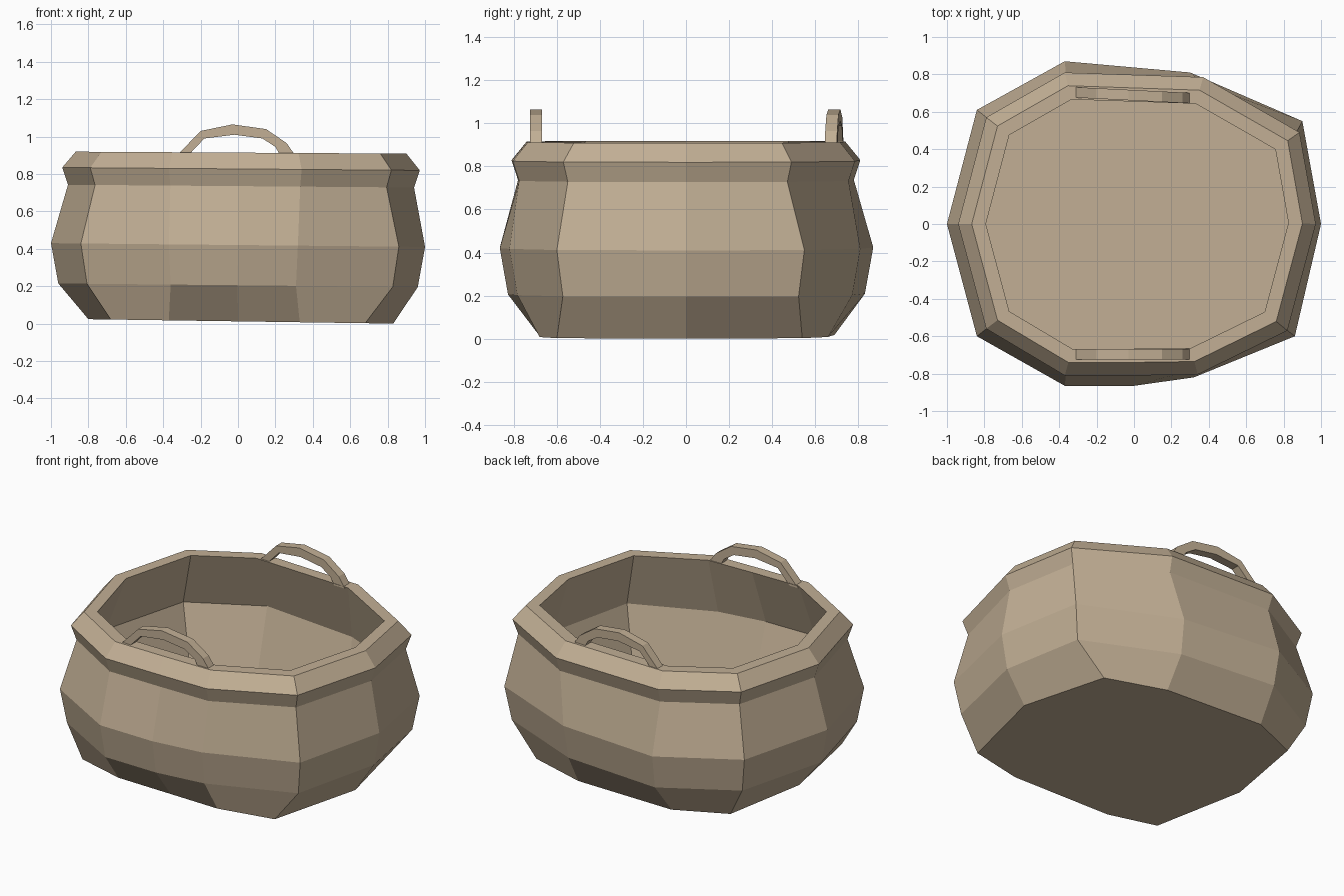
import bpy, bmesh, math
from mathutils import Vector

if "Cube" in bpy.data.objects:
    bpy.data.objects.remove(bpy.data.objects["Cube"])

mat = bpy.data.materials.new("clay_tan")
mat.diffuse_color = (0.54, 0.43, 0.30, 1)
mat.use_nodes = True
mat.node_tree.nodes["Principled BSDF"].inputs["Base Color"].default_value = mat.diffuse_color

# Plan outlines, counterclockwise from the left side
belly = [(-1, 0), (-.84, -.6), (-.37, -.865), (0, -.865), (.32, -.82), (.86, -.6),
         (1, 0), (.9, .55), (.3, .81), (-.37, .87), (-.84, .61)]
rim = [(-.94, 0), (-.79, -.56), (-.37, -.81), (0, -.81), (.34, -.805), (.82, -.57),
       (.972, 0), (.885, .49), (.37, .785), (-.37, .81), (-.79, .57)]
base = [(-.8, 0), (-.68, -.6), (-.37, -.68), (0, -.68), (.33, -.68), (.68, -.6),
        (.83, 0), (.68, .54), (.3, .66), (-.38, .69), (-.7, .55)]


def inset(plan, d):
    """Move an outline inward by distance d with mitred corners."""
    out = []
    for i, p in enumerate(plan):
        p = Vector(p)
        e1 = (p - Vector(plan[i - 1])).normalized()
        e2 = (Vector(plan[(i + 1) % len(plan)]) - p).normalized()
        n1, n2 = Vector((-e1.y, e1.x)), Vector((-e2.y, e2.x))
        out.append(p + (n1 + n2) * (d / (1 + n1.dot(n2))))
    return out


def finish(bm, name):
    bmesh.ops.recalc_face_normals(bm, faces=bm.faces)
    me = bpy.data.meshes.new(name)
    bm.to_mesh(me)
    bm.free()
    me.materials.append(mat)
    ob = bpy.data.objects.new(name, me)
    bpy.context.collection.objects.link(ob)
    return ob


def loft(bm, rings):
    """Skin closed rings of points and cap both ends."""
    vs = [[bm.verts.new(p) for p in r] for r in rings]
    n = len(vs[0])
    for a, b in zip(vs, vs[1:]):
        for i in range(n):
            j = (i + 1) % n
            bm.faces.new((a[i], a[j], b[j], b[i]))
    bm.faces.new(vs[0])
    bm.faces.new(vs[-1])


# Pot: base, lower wall, belly, neck, flared rim, hollow inner wall and floor
levels = [(base, 0, .012, .0145), (belly, .038, .205, .01), (belly, 0, .42, .01),
          (rim, .03, .735, .008), (rim, 0, .827, .008), (rim, .07, .914, .006),
          (rim, .143, .914, .006), (belly, .065, .55, .006), (rim, .143, .13, .01)]
bm = bmesh.new()
loft(bm, [[(p[0], p[1], z - tilt * p[0]) for p in inset(plan, d)]
          for plan, d, z, tilt in levels])
finish(bm, "pot_body")

# Arched handles on the rim
outer = [(-.325, .90), (-.20, 1.03), (-.03, 1.065), (.15, 1.04), (.26, .965), (.305, .90)]
inner = [(-.265, .90), (-.18, .99), (-.02, 1.01), (.13, .99), (.20, .945), (.225, .90)]


def handle(name, y, slope):
    bm = bmesh.new()
    w = .028
    loft(bm, [[(o[0], y + slope * o[0] - w, o[1]), (o[0], y + slope * o[0] + w, o[1]),
               (i[0], y + slope * i[0] + w, i[1]), (i[0], y + slope * i[0] - w, i[1])]
              for o, i in zip(outer, inner)])
    finish(bm, name)


handle("front_handle", -.697, 0)
handle("back_handle", .688, -.05)
